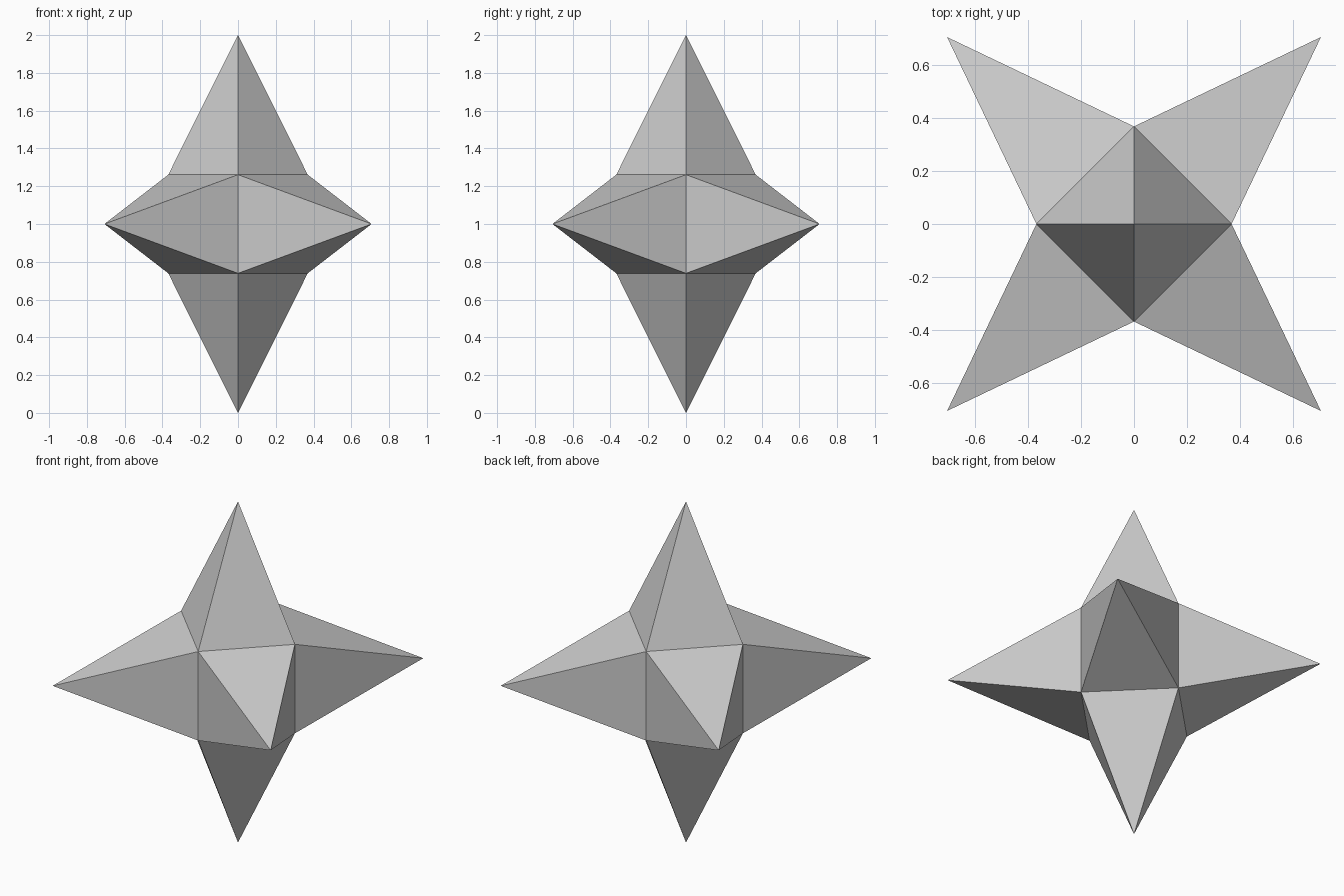
import bpy, bmesh
from math import radians
from mathutils import Matrix

if "Cube" in bpy.data.objects:
    bpy.data.objects.remove(bpy.data.objects["Cube"])

CORE = 0.522   # edge of the hidden central cube
REACH = 1.0    # distance from centre to each spike tip

# Six-pointed star: every face of a cube is poked and pulled out to a spike
bm = bmesh.new()
bmesh.ops.create_cube(bm, size=CORE)
tips = bmesh.ops.poke(bm, faces=bm.faces[:])["verts"]
for v in tips:
    v.co = v.co.normalized() * REACH

# Turn the side spikes to the diagonals and stand the star on its lower tip
bm.transform(Matrix.Translation((0, 0, REACH)) @ Matrix.Rotation(radians(45), 4, 'Z'))
bmesh.ops.recalc_face_normals(bm, faces=bm.faces[:])

mesh = bpy.data.meshes.new("spiked_star")
bm.to_mesh(mesh)
bm.free()
star = bpy.data.objects.new("spiked_star", mesh)
bpy.context.collection.objects.link(star)
